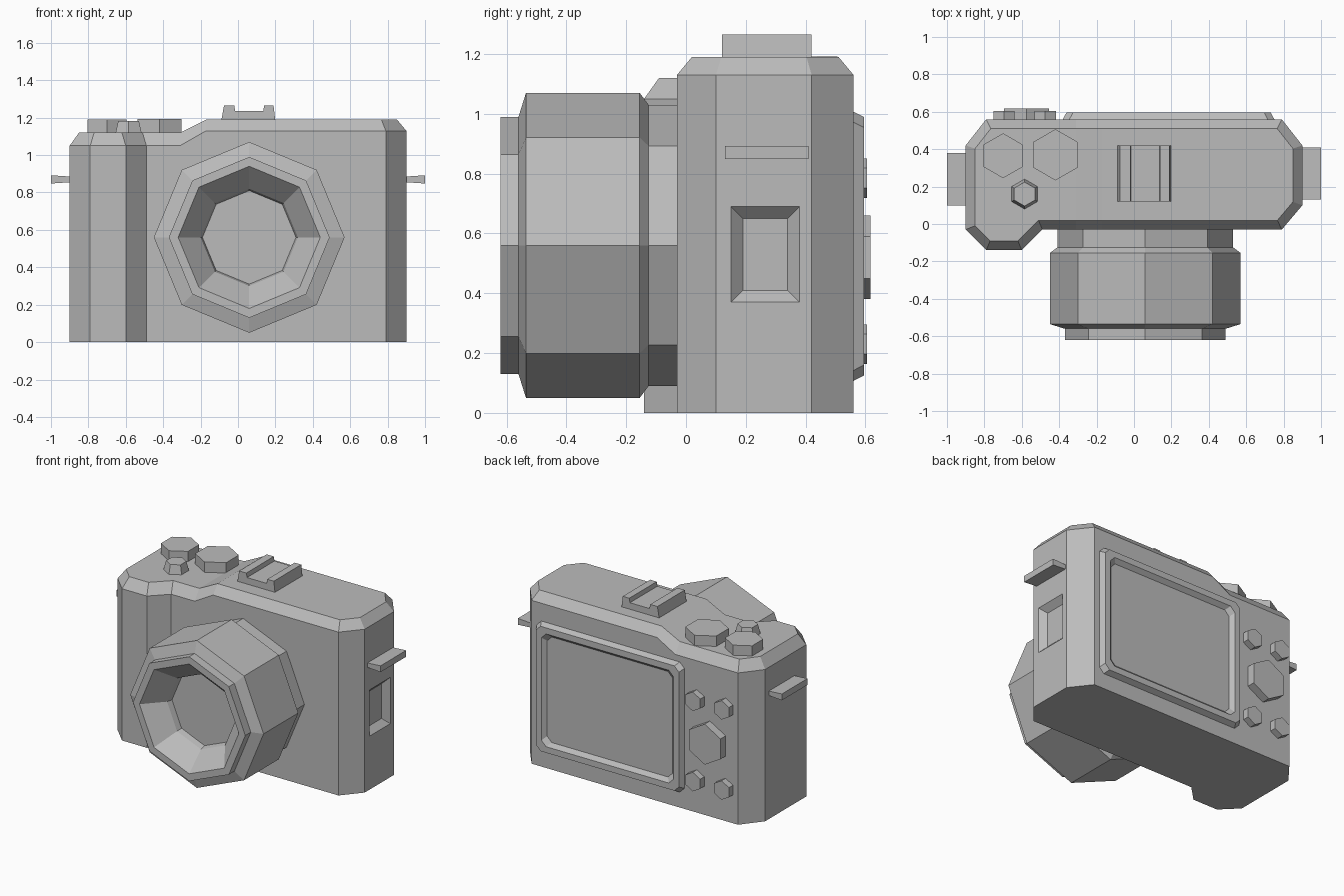
import bpy, bmesh, math
from mathutils import Vector

if "Cube" in bpy.data.objects:
    bpy.data.objects.remove(bpy.data.objects["Cube"], do_unlink=True)

GREY = (0.5, 0.5, 0.5, 1.0)
grey = bpy.data.materials.new("plain grey")
grey.use_nodes = True
grey.diffuse_color = GREY
grey.node_tree.nodes["Principled BSDF"].inputs["Base Color"].default_value = GREY


def finish(bm, name):
    bmesh.ops.recalc_face_normals(bm, faces=bm.faces)
    mesh = bpy.data.meshes.new(name)
    bm.to_mesh(mesh)
    bm.free()
    mesh.materials.append(grey)
    obj = bpy.data.objects.new(name, mesh)
    bpy.context.collection.objects.link(obj)
    return obj


def skin(bm, rings):
    """Join successive closed rings of points with quads."""
    loops = [[bm.verts.new(p) for p in ring] for ring in rings]
    n = len(loops[0])
    for a, b in zip(loops, loops[1:]):
        for i in range(n):
            j = (i + 1) % n
            bm.faces.new((a[i], a[j], b[j], b[i]))
    return loops


def loft(name, rings):
    bm = bmesh.new()
    loops = skin(bm, rings)
    bm.faces.new(loops[0])
    bm.faces.new(loops[-1])
    return finish(bm, name)


def turned(name, centre, axis, sides, profile):
    """Faceted solid from (radius, position) pairs along y or z, one corner up."""
    rings = []
    for r, t in profile:
        ring = []
        for i in range(sides):
            a = math.tau * i / sides
            u, v = centre[0] + r * math.sin(a), centre[1] + r * math.cos(a)
            ring.append((u, t, v) if axis == "y" else (u, v, t))
        rings.append(ring)
    return loft(name, rings)


def offset(points, d):
    """Mitred inward offset of a counter-clockwise outline."""
    out = []
    for i, p in enumerate(points):
        a, b, c = Vector(points[i - 1]), Vector(p), Vector(points[(i + 1) % len(points)])
        e, f = (b - a).normalized(), (c - b).normalized()
        n, m = Vector((-e.y, e.x)), Vector((-f.y, f.x))
        out.append(b + (n + m) * d / (1 + n.dot(m)))
    return out


# Body: plan outline with grip, raised right-hand top and chamfered rim
STEP_A, STEP_B = -0.31, -0.17
outline = [(-0.79, -0.14), (-0.6, -0.14), (-0.49, -0.03), (STEP_A, -0.03),
           (STEP_B, -0.03), (0.79, -0.03), (0.9, 0.1), (0.9, 0.42),
           (0.79, 0.56), (STEP_B, 0.56), (STEP_A, 0.56), (-0.79, 0.56),
           (-0.9, 0.42), (-0.9, -0.03)]


def rim(points, low, high):
    return [(x, y, high if x > (STEP_A + STEP_B) / 2 else low) for x, y in points]


bm = bmesh.new()
base, wall, top = skin(bm, [[(x, y, 0) for x, y in outline],
                            rim(outline, 1.05, 1.13),
                            rim(offset(outline, 0.05), 1.12, 1.19)])
bm.faces.new(base)
bm.faces.new(top[10:] + top[:4])
bm.faces.new((top[3], top[4], top[9], top[10]))
bm.faces.new(top[4:10])
bmesh.ops.recalc_face_normals(bm, faces=bm.faces)

# Side recess: two insets of the flat end wall, the second pushed inward
end = next(f for f in bm.faces if f.normal.x > 0.99)
for x, ys, zs in ((0.9, (0.15, 0.38), (0.37, 0.69)), (0.86, (0.19, 0.34), (0.41, 0.65))):
    bmesh.ops.inset_individual(bm, faces=[end], thickness=0.02)
    mid = end.calc_center_median()
    for v in end.verts:
        v.co = (x, ys[v.co.y > mid.y], zs[v.co.z > mid.z])
finish(bm, "camera_body")

# Lens barrel with hollow front funnel
turned("lens", (0.06, 0.56), "y", 8,
       [(0.47, 0.0), (0.47, -0.125), (0.51, -0.155), (0.51, -0.535), (0.43, -0.56),
        (0.43, -0.62), (0.38, -0.62), (0.26, -0.49), (0.25, -0.45)])

# Top dials and shutter button
turned("outer_dial", (-0.7, 0.365), "z", 6, [(0.12, 1.1), (0.12, 1.19)])
turned("inner_dial", (-0.42, 0.37), "z", 6, [(0.137, 1.1), (0.137, 1.192)])
turned("shutter_button", (-0.585, 0.16), "z", 6, [(0.08, 1.1), (0.08, 1.12), (0.064, 1.182)])

# Accessory shoe: channel section run front to back
shoe = [(-0.09, 1.18), (-0.075, 1.265), (-0.02, 1.265), (-0.015, 1.235),
        (0.135, 1.235), (0.14, 1.265), (0.19, 1.265), (0.2, 1.18)]
loft("accessory_shoe", [[(x, y, z) for x, z in shoe] for y in (0.12, 0.42)])

# Strap lugs, thicker at the outer end
for name, side, y in (("left_strap_lug", 1, 0.27), ("right_strap_lug", -1, 0.24)):
    loft(name, [[(side * x, y + sy * 0.14, 0.87 + sz * h)
                 for sy, sz in ((-1, -1), (1, -1), (1, 1), (-1, 1))]
                for x, h in ((0.88, 0.014), (1.0, 0.022))])


# Rear screen: bevelled frame with cut corners and sunken panel
def cut_rect(inset, y, cut=0.035):
    w, h = 0.565 - inset, 0.45 - inset
    corners = [(w, h - cut), (w - cut, h), (cut - w, h), (-w, h - cut),
               (-w, cut - h), (cut - w, -h), (w - cut, -h), (w, cut - h)]
    return [(0.185 + x, y, 0.557 + z) for x, z in corners]


loft("rear_screen", [cut_rect(0, 0.54), cut_rect(0, 0.56), cut_rect(0.018, 0.595),
                     cut_rect(0.06, 0.595), cut_rect(0.085, 0.568)])

# Rear buttons
turned("control_pad", (-0.575, 0.52), "y", 6, [(0.14, 0.54), (0.14, 0.617)])
for row, z in (("upper", 0.785), ("lower", 0.23)):
    for col, x in (("inner", -0.475), ("outer", -0.695)):
        turned(f"{row}_{col}_button", (x, z), "y", 6, [(0.066, 0.54), (0.066, 0.605)])
